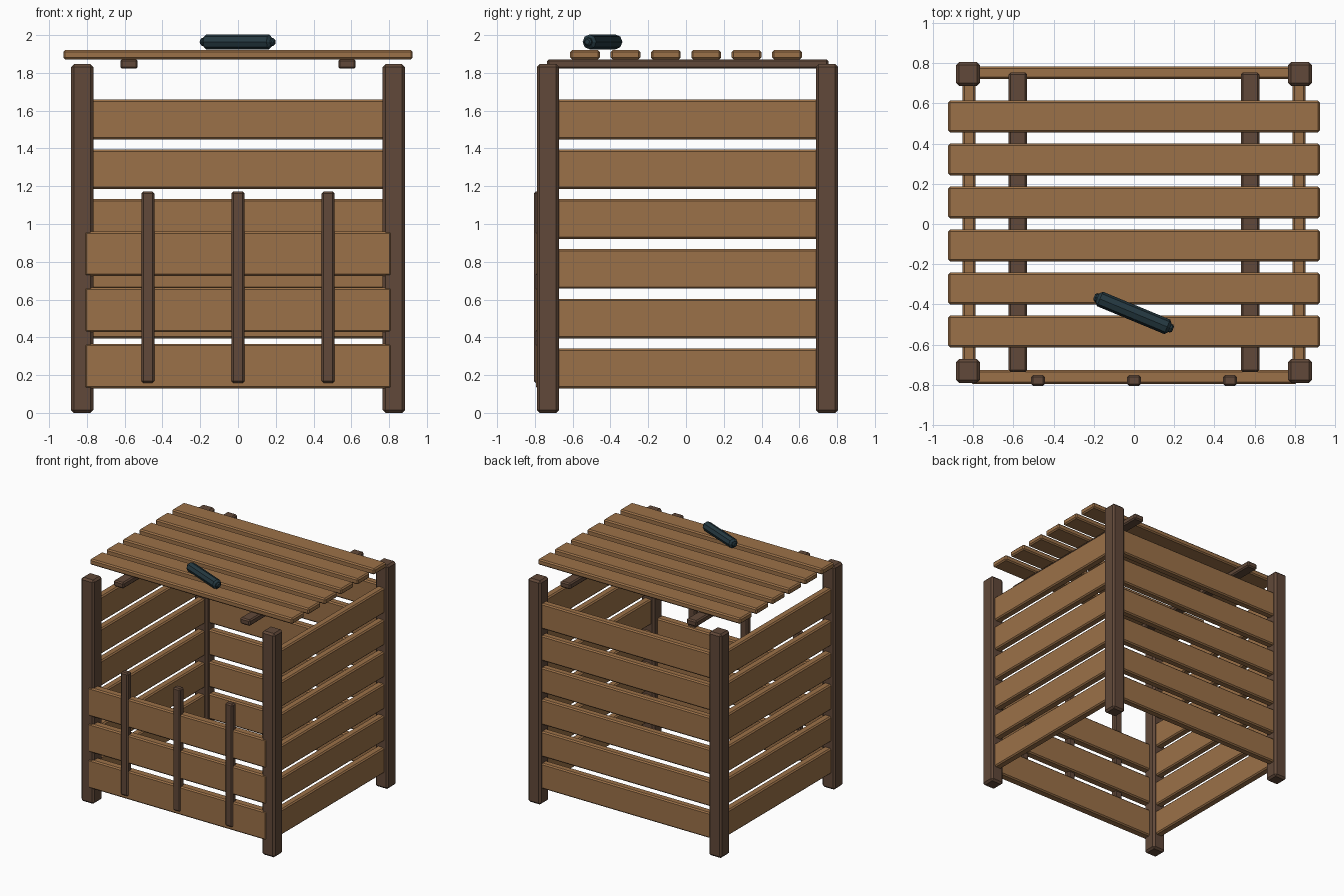
import bpy
import math

cube = bpy.data.objects.get("Cube")
if cube:
    bpy.data.objects.remove(cube, do_unlink=True)


def material(name, rgb):
    mat = bpy.data.materials.new(name)
    mat.use_nodes = True
    mat.diffuse_color = (*rgb, 1)
    mat.node_tree.nodes["Principled BSDF"].inputs["Base Color"].default_value = (*rgb, 1)
    return mat


light_wood = material("light wood", (0.33, 0.165, 0.065))
dark_wood = material("dark wood", (0.12, 0.066, 0.041))
slate = material("dark slate", (0.018, 0.04, 0.052))


def finish(obj, name, mat, bevel):
    obj.name = name
    obj.data.materials.append(mat)
    mod = obj.modifiers.new("Chamfer", 'BEVEL')
    mod.width = bevel
    mod.segments = 1
    mod.limit_method = 'ANGLE'
    mod.angle_limit = math.radians(60)
    return obj


def plank(name, center, size, mat, bevel=0.01):
    bpy.ops.mesh.primitive_cube_add(size=1, location=center)
    obj = bpy.context.object
    obj.scale = size
    bpy.ops.object.transform_apply(location=False, rotation=False, scale=True)
    return finish(obj, name, mat, bevel)


# Corner posts
for side, sx in (("left", 1), ("right", -1)):
    for end, y in (("front", -0.731), ("back", 0.746)):
        plank(f"{end}_{side}_post", (sx * 0.825, y, 0.923), (0.118, 0.118, 1.846), dark_wood, 0.015)

# Side and back wall slats
for i in range(6):
    z = 0.235 + 0.2637 * i
    for side, sx in (("left", 1), ("right", -1)):
        plank(f"{side}_slat_{i + 1}", (sx * 0.821, 0.007, z), (0.064, 1.46, 0.21), light_wood)
    plank(f"back_slat_{i + 1}", (0, 0.752, z), (1.6, 0.064, 0.21), light_wood)

# Low front gate
for i in range(3):
    plank(f"front_slat_{i + 1}", (0, -0.76, 0.248 + 0.297 * i), (1.626, 0.07, 0.236), light_wood)
    plank(f"front_batten_{i + 1}", (0.477 * (i - 1), -0.778, 0.665), (0.068, 0.054, 1.014), dark_wood)

# Slatted lid and its bearers
for i in range(6):
    plank(f"lid_board_{i + 1}", (0, 0.2137 * (i - 2.5), 1.896), (1.85, 0.158, 0.048), light_wood)
for side, sx in (("left", 1), ("right", -1)):
    plank(f"{side}_lid_bearer", (sx * 0.577, 0.009, 1.847), (0.092, 1.49, 0.05), dark_wood)

# Lid handle: grip with narrower end caps
for name, radius, length, bevel in (("handle_grip", 0.039, 0.39, 0.014), ("handle_end_caps", 0.022, 0.424, 0.008)):
    bpy.ops.mesh.primitive_cylinder_add(vertices=8, radius=radius, depth=length,
                                        location=(-0.002, -0.442, 1.964),
                                        rotation=(math.radians(22.5), math.radians(90), 0))
    bpy.ops.object.transform_apply(location=False, rotation=True, scale=False)
    finish(bpy.context.object, name, slate, bevel)
